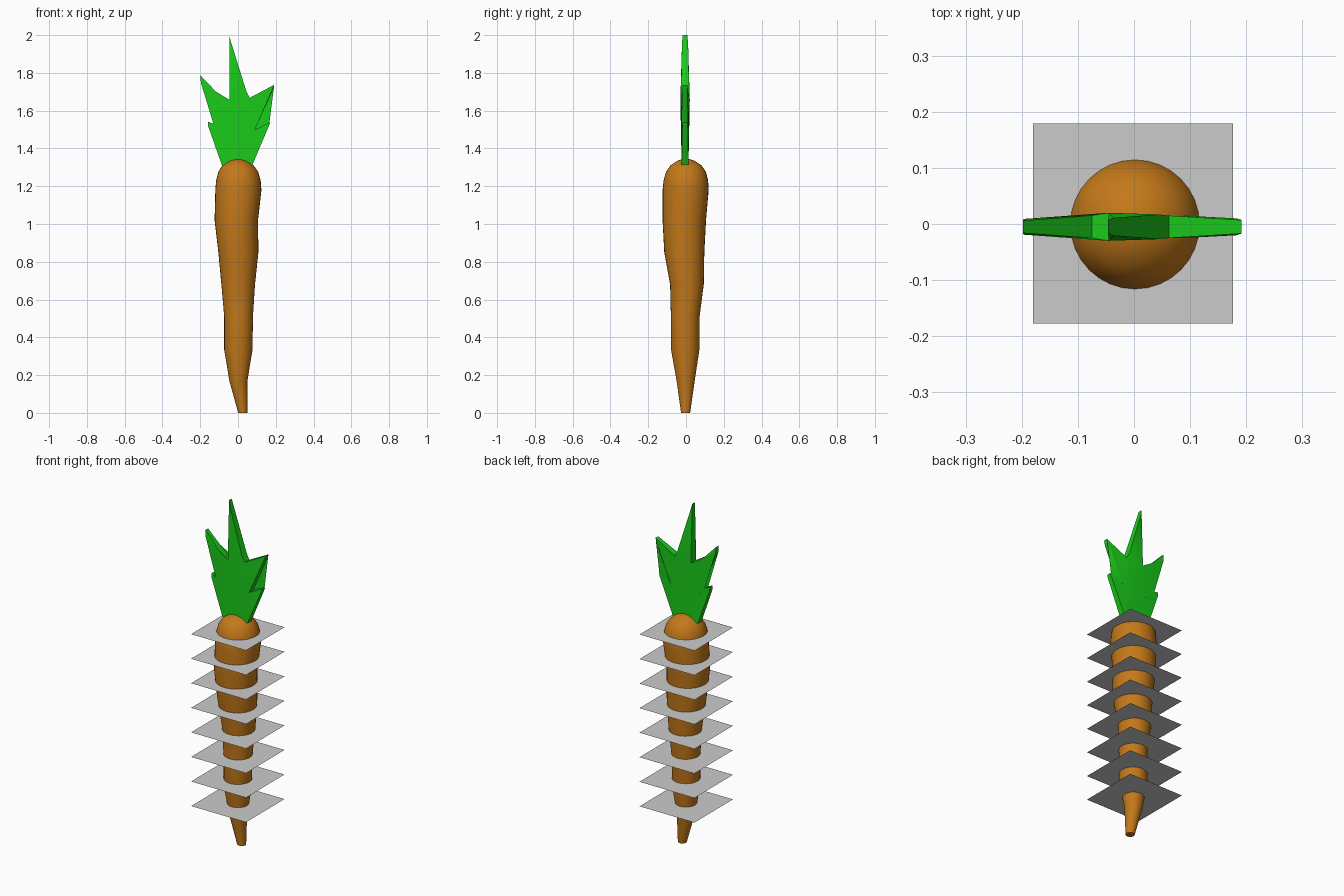
import bpy, bmesh, math

if "Cube" in bpy.data.objects:
    bpy.data.objects.remove(bpy.data.objects["Cube"])


def material(name, color):
    m = bpy.data.materials.new(name)
    m.diffuse_color = color
    m.use_nodes = True
    m.node_tree.nodes["Principled BSDF"].inputs["Base Color"].default_value = m.diffuse_color
    return m


def make_object(name, bm, mat=None, smooth=None):
    bmesh.ops.recalc_face_normals(bm, faces=bm.faces[:])
    mesh = bpy.data.meshes.new(name)
    bm.to_mesh(mesh)
    bm.free()
    ob = bpy.data.objects.new(name, mesh)
    bpy.context.collection.objects.link(ob)
    if mat:
        mesh.materials.append(mat)
    if smooth:
        bpy.ops.object.select_all(action='DESELECT')
        ob.select_set(True)
        bpy.context.view_layer.objects.active = ob
        bpy.ops.object.shade_smooth_by_angle(angle=math.radians(smooth))
    return ob


orange = material("orange", (0.55, 0.19, 0.01, 1))
green = material("green", (0.01, 0.6, 0.01, 1))

# Root: slightly wobbling rings (z, centre x, centre y, radius), closed at both ends
RINGS = [(0, .025, -.002, .024), (.17, .002, -.002, .048), (.335, .002, -.004, .075),
         (.51, .003, -.004, .076), (.68, .001, .005, .089), (.85, .002, -.009, .106),
         (1.02, -.009, -.009, .115), (1.18, .002, -.002, .122), (1.23, .002, -.001, .118),
         (1.275, .001, 0, .106), (1.31, 0, 0, .083), (1.335, 0, 0, .046)]
SIDES = 32
bm = bmesh.new()
loops = []
for z, cx, cy, r in RINGS:
    loops.append([bm.verts.new((cx + r * math.cos(2 * math.pi * i / SIDES),
                                cy + r * math.sin(2 * math.pi * i / SIDES), z))
                  for i in range(SIDES)])
for a, b in zip(loops, loops[1:]):
    for i in range(SIDES):
        j = (i + 1) % SIDES
        bm.faces.new((a[i], a[j], b[j], b[i]))
bm.faces.new(loops[0])
crown = bm.verts.new((0, 0, 1.349))
for i in range(SIDES):
    bm.faces.new((loops[-1][i], loops[-1][(i + 1) % SIDES], crown))
make_object("root", bm, orange, 40)

# Leaf tuft: jagged outline (x, z, half thickness) given depth
LEAF = [(-.085, 1.31, .018), (-.158, 1.518, .014), (-.16, 1.542, .012), (-.13, 1.53, .017),
        (-.066, 1.47, .02), (-.197, 1.75, .014), (-.198, 1.786, .011), (-.075, 1.657, .02),
        (-.045, 1.657, .025), (-.046, 2.0, .012), (-.036, 1.96, .016), (.045, 1.7, .022),
        (.062, 1.668, .02), (.192, 1.737, .012), (.183, 1.71, .015), (.09, 1.5, .02),
        (.17, 1.538, .012), (.164, 1.52, .014), (.075, 1.31, .018)]
bm = bmesh.new()
front = [bm.verts.new((x, -.005 - t, z)) for x, z, t in LEAF]
back = [bm.verts.new((x, -.005 + t, z)) for x, z, t in LEAF]
n = len(LEAF)
caps = [bm.faces.new(front), bm.faces.new(back[::-1])]
for i in range(n):
    j = (i + 1) % n
    bm.faces.new((front[i], front[j], back[j], back[i]))
bmesh.ops.triangulate(bm, faces=caps)
make_object("leaf_tuft", bm, green, 30)

# Thin square sheets stacked along the root
for k in range(8):
    z = .235 + k * .1437
    bm = bmesh.new()
    bm.faces.new([bm.verts.new((x - .002, y + .001, z)) for x, y in
                  ((-.178, -.178), (.178, -.178), (.178, .178), (-.178, .178))])
    make_object("sheet_%d" % (k + 1), bm)
